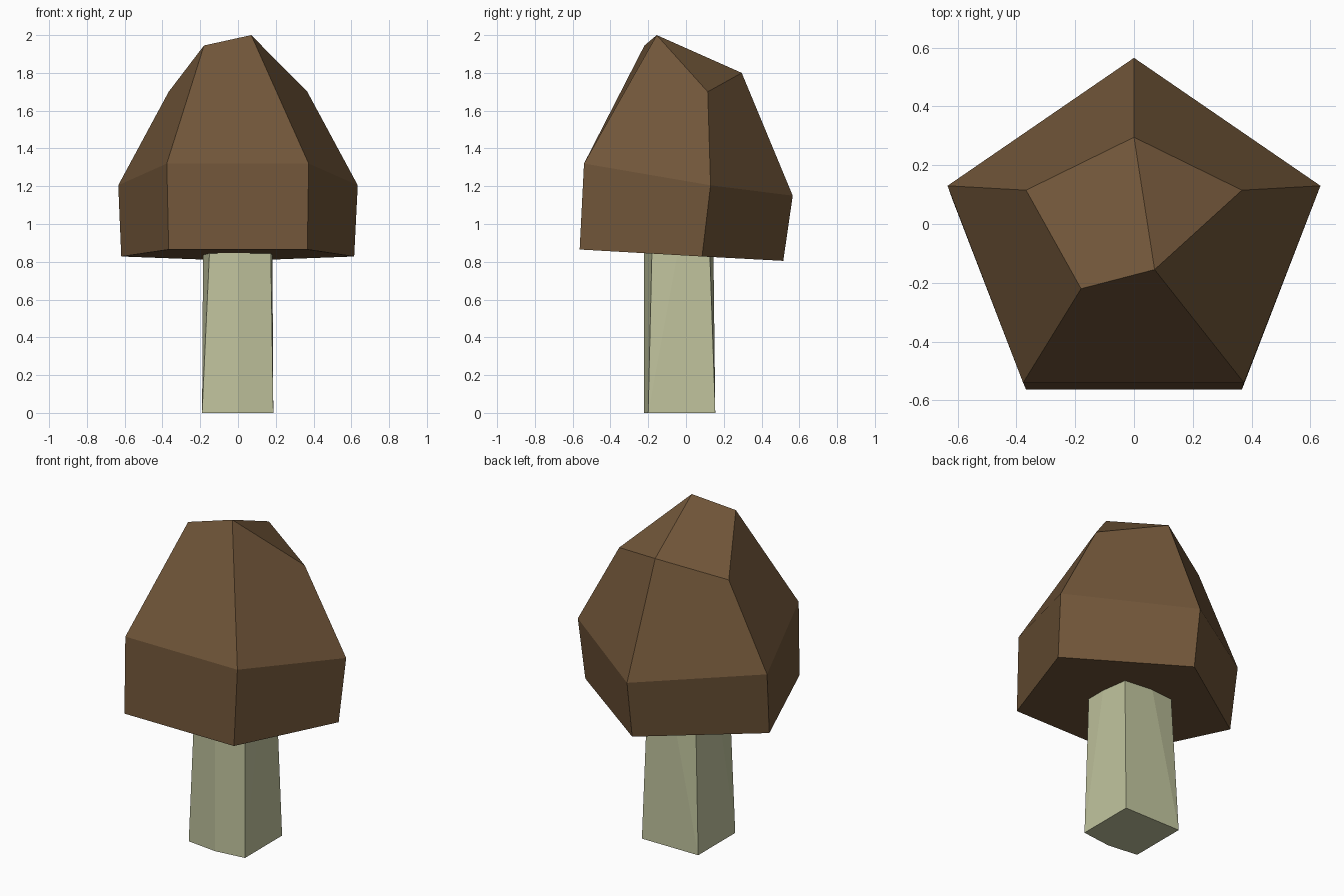
import bpy
import bmesh

if "Cube" in bpy.data.objects:
    bpy.data.objects.remove(bpy.data.objects["Cube"])


def material(name, color):
    mat = bpy.data.materials.new(name)
    mat.diffuse_color = (*color, 1)
    mat.use_nodes = True
    mat.node_tree.nodes["Principled BSDF"].inputs["Base Color"].default_value = mat.diffuse_color
    return mat


def build(name, points, faces, mat):
    bm = bmesh.new()
    verts = [bm.verts.new(p) for p in points]
    for face in faces:
        bm.faces.new([verts[i] for i in face])
    bmesh.ops.recalc_face_normals(bm, faces=bm.faces)
    mesh = bpy.data.meshes.new(name)
    bm.to_mesh(mesh)
    bm.free()
    mesh.materials.append(mat)
    obj = bpy.data.objects.new(name, mesh)
    bpy.context.collection.objects.link(obj)
    return obj


# Cap: three irregular five-sided rings (front left, front right, right, back, left)
rim = [(-.367, -.563, .865), (.367, -.563, .865), (.615, .085, .828),
       (0, .515, .805), (-.618, .085, .828)]
widest = [(-.377, -.54, 1.32), (.374, -.54, 1.32), (.634, .13, 1.205),
          (0, .565, 1.15), (-.634, .13, 1.205)]
crown = [(-.18, -.22, 1.945), (.07, -.155, 2), (.367, .115, 1.70),
         (0, .295, 1.80), (-.367, .115, 1.70)]
cap_faces = [(4, 3, 2, 1, 0)]
for ring in (0, 5):
    for i in range(5):
        j = (i + 1) % 5
        cap_faces.append((ring + i, ring + j, ring + 5 + j, ring + 5 + i))
# Slanted top, creased from front right to back
cap_faces += [(11, 12, 13), (10, 11, 13, 14)]
build("mushroom_cap", rim + widest + crown, cap_faces,
      material("cap_brown", (.165, .093, .041)))

# Stem: five-point foot (front bulges slightly) rising to an eight-sided top
foot = [(-.19, -.2, 0), (0, -.222, 0), (.187, -.2, 0),
        (.187, .155, 0), (-.19, .155, 0)]
top = [(-.15, -.2, .87), (0, -.222, .87), (.173, -.18, .87), (.182, -.04, .87),
       (.17, .125, .87), (0, .145, .87), (-.155, .13, .87), (-.185, -.03, .87)]
stem_faces = [
    (4, 3, 2, 1, 0), tuple(range(5, 13)),
    (0, 1, 6, 5), (1, 2, 7, 6),        # front
    (2, 8, 7), (2, 3, 9, 8),           # right
    (3, 4, 10, 9), (4, 11, 10),        # back
    (4, 0, 12, 11), (0, 5, 12),        # left
]
build("mushroom_stem", foot + top, stem_faces,
      material("stem_green", (.53, .55, .34)))
